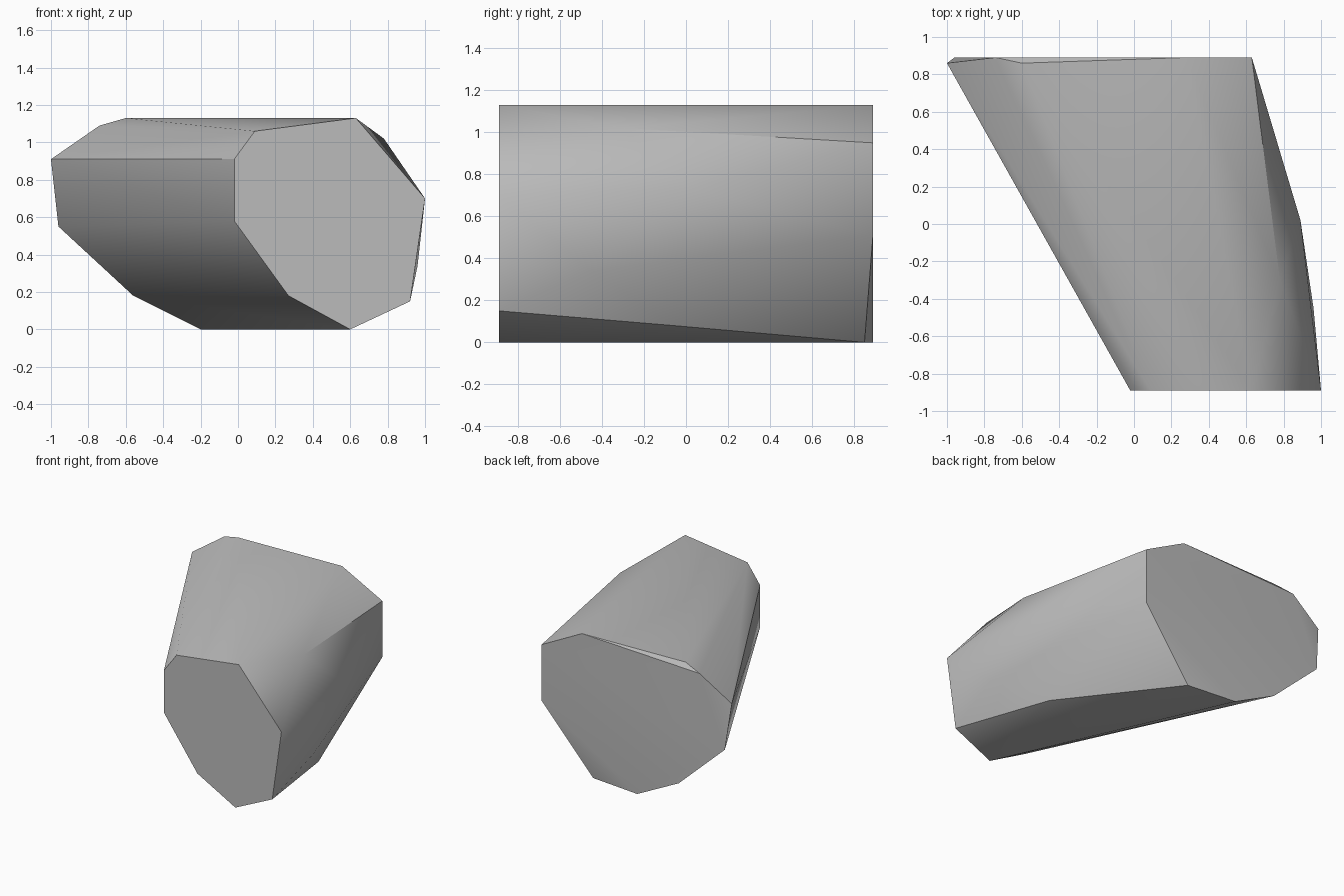
import bpy, bmesh
from math import radians

cube = bpy.data.objects.get("Cube")
if cube:
    bpy.data.objects.remove(cube, do_unlink=True)

# Weathered grey stone
stone = bpy.data.materials.new("stone_grey")
stone.use_nodes = True
grey = (0.5, 0.5, 0.5, 1)
stone.diffuse_color = grey
stone.node_tree.nodes["Principled BSDF"].inputs["Base Color"].default_value = grey

# Flat cut ends as (x, z) outlines
END_Y = 0.89
front_end = [(-0.02, 0.91), (0.09, 1.06), (0.63, 1.13), (1.0, 0.70),
             (0.92, 0.15), (0.60, 0.0), (0.27, 0.18), (-0.02, 0.58)]
back_end = [(-0.74, 1.09), (0.28, 1.13), (0.63, 0.95), (0.63, 0.51),
            (-0.20, 0.0), (-0.56, 0.18), (-0.96, 0.55)]
# Chipped corners between the ends
chips = [(-1.0, 0.86, 0.91), (-0.60, 0.86, 1.13), (0.21, 0.85, 0.0),
         (0.78, -0.30, 1.02), (0.89, 0.02, 0.73), (0.96, -0.45, 0.34),
         (0.74, -0.06, 0.08)]
corners = [(x, -END_Y, z) for x, z in front_end]
corners += [(x, END_Y, z) for x, z in back_end] + chips

# Wrap the corners in a convex boulder and merge the flat facets
bm = bmesh.new()
for co in corners:
    bm.verts.new(co)
bmesh.ops.convex_hull(bm, input=bm.verts[:])
bmesh.ops.dissolve_limit(bm, angle_limit=radians(1), verts=bm.verts[:], edges=bm.edges[:])
bmesh.ops.recalc_face_normals(bm, faces=bm.faces[:])
mesh = bpy.data.meshes.new("boulder")
bm.to_mesh(mesh)
bm.free()
mesh.materials.append(stone)

boulder = bpy.data.objects.new("boulder", mesh)
bpy.context.collection.objects.link(boulder)
bpy.ops.object.select_all(action='DESELECT')
boulder.select_set(True)
bpy.context.view_layer.objects.active = boulder
bpy.ops.object.shade_smooth_by_angle(angle=radians(30))
